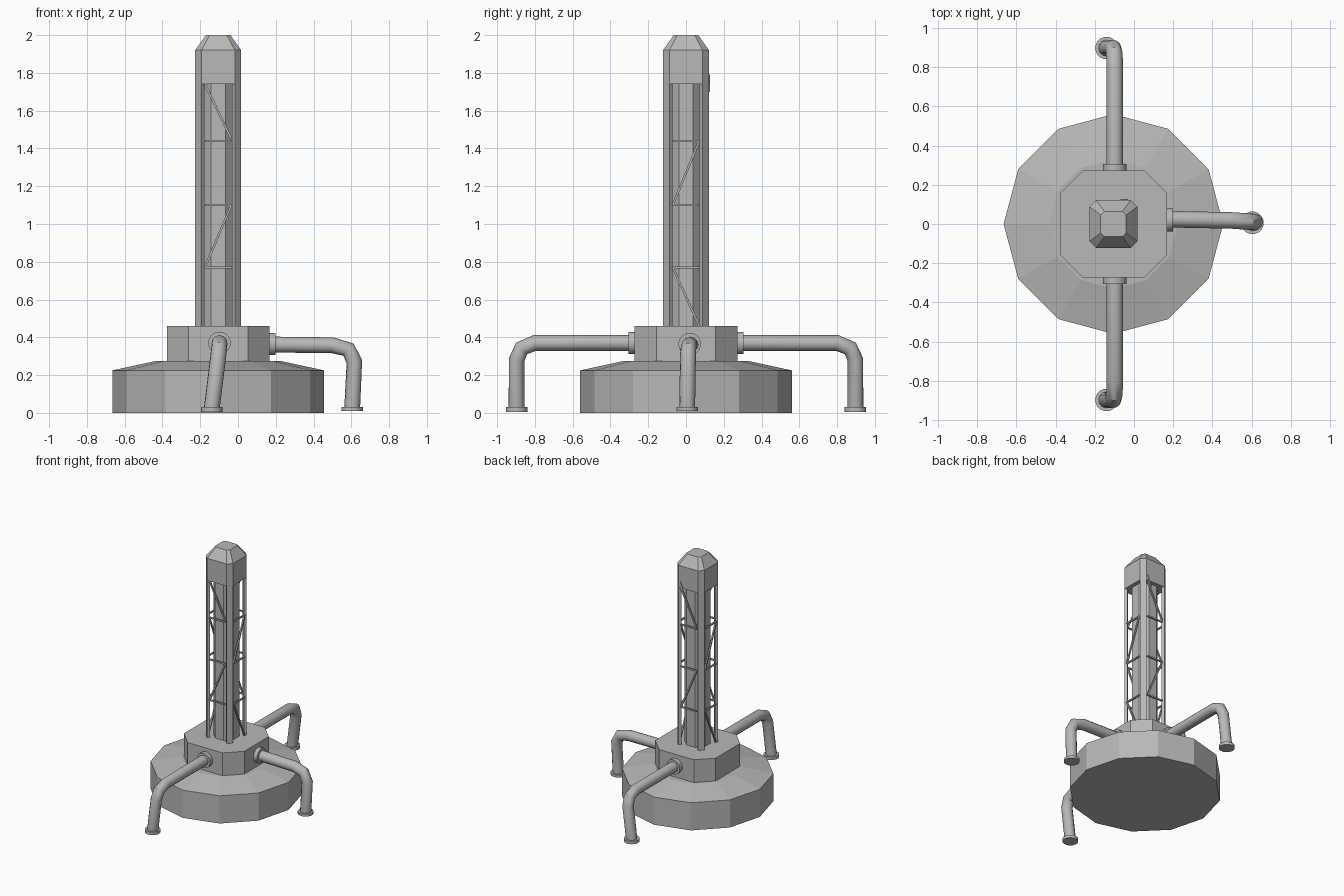
import bpy, bmesh
from math import pi, cos, sin
from mathutils import Vector, Matrix

if "Cube" in bpy.data.objects:
    bpy.data.objects.remove(bpy.data.objects["Cube"], do_unlink=True)

CX = -0.105  # tower axis
GREY = (0.48, 0.48, 0.48, 1)
mat = bpy.data.materials.new("plain_grey")
mat.use_nodes = True
mat.diffuse_color = GREY
mat.node_tree.nodes["Principled BSDF"].inputs["Base Color"].default_value = GREY


def finish(name, bm, smooth=False):
    bmesh.ops.recalc_face_normals(bm, faces=bm.faces)
    me = bpy.data.meshes.new(name)
    bm.to_mesh(me)
    bm.free()
    me.materials.append(mat)
    ob = bpy.data.objects.new(name, me)
    bpy.context.collection.objects.link(ob)
    if smooth:
        bpy.ops.object.select_all(action='DESELECT')
        ob.select_set(True)
        bpy.context.view_layer.objects.active = ob
        bpy.ops.object.shade_smooth_by_angle(angle=0.6)
    return ob


def polygon(radius, sides, turn=0):
    return [(radius * cos(turn + 2 * pi * i / sides), radius * sin(turn + 2 * pi * i / sides))
            for i in range(sides)]


def chamfered_square(half, flat):
    return [(half, -flat), (half, flat), (flat, half), (-flat, half),
            (-half, flat), (-half, -flat), (-flat, -half), (flat, -half)]


def loft(name, *sections):
    """Closed solid through (outline, height) sections on the tower axis."""
    bm = bmesh.new()
    rings = [[bm.verts.new((CX + x, y, z)) for x, y in outline] for outline, z in sections]
    for a, b in zip(rings, rings[1:]):
        for i in range(len(a)):
            j = (i + 1) % len(a)
            bm.faces.new((a[i], a[j], b[j], b[i]))
    bm.faces.new(rings[0])
    bm.faces.new(rings[-1])
    return finish(name, bm)


def add_rod(bm, p, q, radius, sides):
    p, q = Vector(p), Vector(q)
    spin = (q - p).to_track_quat('Z', 'Y').to_matrix().to_4x4()
    turn = Matrix.Rotation(pi / sides, 4, 'Z')
    bmesh.ops.create_cone(bm, cap_ends=True, segments=sides, radius1=radius, radius2=radius,
                          depth=(q - p).length,
                          matrix=Matrix.Translation((p + q) / 2) @ spin @ turn)


def disc(name, p, q, radius):
    bm = bmesh.new()
    add_rod(bm, p, q, radius, 16)
    finish(name, bm, True)


def pipe(name, points, radius):
    cu = bpy.data.curves.new(name, 'CURVE')
    cu.dimensions = '3D'
    cu.bevel_depth = radius
    cu.bevel_resolution = 4
    cu.use_fill_caps = True
    sp = cu.splines.new('POLY')
    sp.points.add(len(points) - 1)
    for pt, co in zip(sp.points, points):
        pt.co = (*co, 1)
    tmp = bpy.data.objects.new(name + "_path", cu)
    bpy.context.collection.objects.link(tmp)
    bpy.context.view_layer.update()
    me = bpy.data.meshes.new_from_object(tmp.evaluated_get(bpy.context.evaluated_depsgraph_get()))
    bpy.data.objects.remove(tmp, do_unlink=True)
    bm = bmesh.new()
    bm.from_mesh(me)
    bpy.data.meshes.remove(me)
    for f in bm.faces:
        f.material_index = 0
    finish(name, bm, True)


# Base drum with a shallow sloped top, and the hub on it
loft("base_drum", (polygon(0.56, 12), 0), (polygon(0.56, 12), 0.225), (polygon(0.33, 12), 0.275))
hub = chamfered_square(0.272, 0.157)
loft("hub", (hub, 0.26), (hub, 0.46))

# Tower core and cap
core = polygon(0.098, 8, pi / 8)
loft("tower_core", (core, 0.45), (core, 1.75))
cap = chamfered_square(0.122, 0.088)
loft("tower_cap", (cap, 1.74), (cap, 1.92), (chamfered_square(0.065, 0.046), 2.0))

# Corner plates of the tower
for i in range(4):
    bm = bmesh.new()
    bmesh.ops.create_cube(bm, size=1)
    bmesh.ops.scale(bm, verts=bm.verts, vec=(0.022, 0.048, 1.29))
    bmesh.ops.translate(bm, verts=bm.verts, vec=(0.1375, 0, 1.1))
    bmesh.ops.rotate(bm, verts=bm.verts, matrix=Matrix.Rotation(pi / 4 + i * pi / 2, 3, 'Z'))
    bmesh.ops.translate(bm, verts=bm.verts, vec=(CX, 0, 0))
    finish("corner_plate_%d" % (i + 1), bm)

# Lattice struts: front and back share a pattern, the two sides share the other
W, D = 0.07, 0.114
front_diagonals = [((-W, 1.74), (W, 1.45)), ((W, 1.10), (-W, 0.77))]
side_diagonals = [((W, 1.44), (-W, 1.10)), ((-W, 0.77), (W, 0.46))]
for i, side in enumerate(("front", "left", "back", "right")):
    bm = bmesh.new()
    for z in (1.44, 1.10, 0.77):
        add_rod(bm, (-W, -D, z), (W, -D, z), 0.008, 4)
    for (xa, za), (xb, zb) in (side_diagonals if i % 2 else front_diagonals):
        add_rod(bm, (xa, -D, za), (xb, -D, zb), 0.008, 4)
    if side == "back":  # overlapping strut end on the cap
        add_rod(bm, (-W, -D - 0.007, 1.79), (-W * 0.6, -D - 0.007, 1.70), 0.008, 4)
    bmesh.ops.rotate(bm, verts=bm.verts, matrix=Matrix.Rotation(i * pi / 2, 3, 'Z'))
    bmesh.ops.translate(bm, verts=bm.verts, vec=(CX, 0, 0))
    finish(side + "_lattice", bm)

# Front and back pipe legs with flanges and feet
for name, s in (("front", -1), ("back", 1)):
    x = -0.098
    pipe(name + "_leg", [(x, s * 0.25, 0.37), (x, s * 0.80, 0.37), (x - 0.002, s * 0.87, 0.342),
                         (x - 0.009, s * 0.897, 0.28), (-0.14, s * 0.897, 0.015)], 0.042)
    disc(name + "_flange", (x, s * 0.26, 0.37), (x, s * 0.305, 0.37), 0.06)
    disc(name + "_foot", (-0.14, s * 0.897, 0.006), (-0.14, s * 0.897, 0.03), 0.058)

# Shorter left leg, slightly skewed
pipe("left_leg", [(0.15, 0.025, 0.362), (0.50, 0.018, 0.358), (0.585, 0.012, 0.335),
                  (0.616, 0.01, 0.27), (0.604, 0.006, 0.015)], 0.042)
disc("left_flange", (0.15, 0.02, 0.365), (0.198, 0.02, 0.365), 0.06)
disc("left_foot", (0.604, 0.006, 0.01), (0.604, 0.006, 0.03), 0.058)
